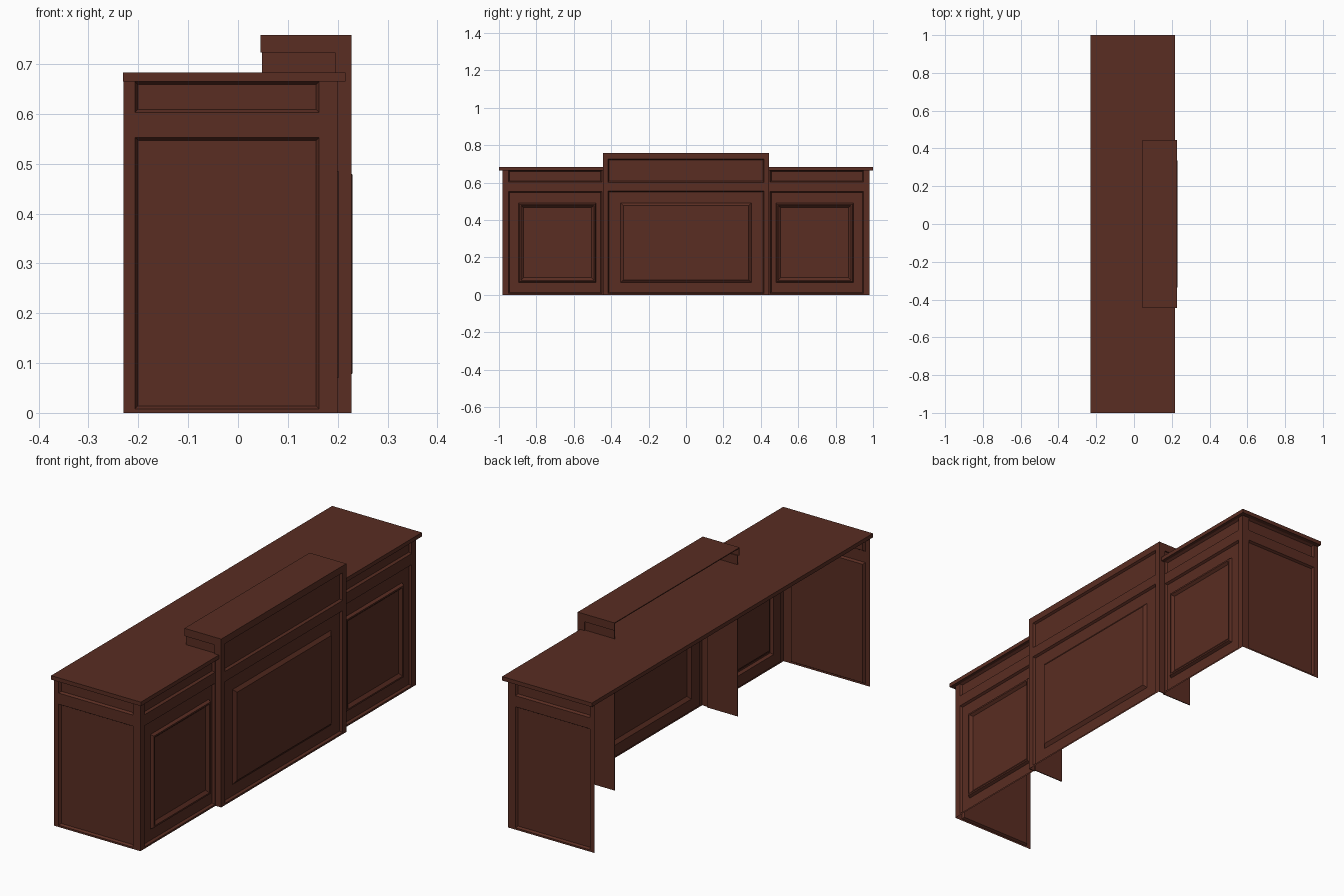
import bpy, bmesh
from mathutils import Vector

if "Cube" in bpy.data.objects:
    bpy.data.objects.remove(bpy.data.objects["Cube"])

wood = bpy.data.materials.new("dark_red_wood")
wood.diffuse_color = (0.1, 0.026, 0.016, 1)
wood.use_nodes = True
wood.node_tree.nodes["Principled BSDF"].inputs["Base Color"].default_value = wood.diffuse_color


def finish(name, bm):
    me = bpy.data.meshes.new(name)
    bm.to_mesh(me)
    bm.free()
    me.materials.append(wood)
    ob = bpy.data.objects.new(name, me)
    bpy.context.collection.objects.link(ob)


def box(name, x0, x1, y0, y1, z0, z1):
    bm = bmesh.new()
    bmesh.ops.create_cube(bm, size=1)
    for v in bm.verts:
        v.co = Vector((x0 if v.co.x < 0 else x1,
                       y0 if v.co.y < 0 else y1,
                       z0 if v.co.z < 0 else z1))
    finish(name, bm)


def wall(name, at, us, vs, panels):
    """Sheet cut into a grid; cells listed in panels hold nested rectangles
    (u0, u1, v0, v1, depth), joined ring to ring and capped."""
    bm = bmesh.new()

    def corners(r):
        u0, u1, v0, v1, d = r
        return [at(u0, v0, d), at(u1, v0, d), at(u1, v1, d), at(u0, v1, d)]

    def quad(pts):
        bm.faces.new([bm.verts.new(p) for p in pts])

    for i in range(len(us) - 1):
        for j in range(len(vs) - 1):
            cell = (us[i], us[i + 1], vs[j], vs[j + 1], 0)
            rings = [corners(r) for r in [cell] + panels.get((i, j), [])]
            for a, b in zip(rings, rings[1:]):
                for k in range(4):
                    n = (k + 1) % 4
                    quad([a[k], a[n], b[n], b[k]])
            quad(rings[-1])
    bmesh.ops.remove_doubles(bm, verts=bm.verts, dist=1e-5)
    bm.normal_update()
    out = at(0, 0, 1) - at(0, 0, 0)
    if sum((f.normal.dot(out) for f in bm.faces)) < 0:
        bmesh.ops.reverse_faces(bm, faces=bm.faces)
    finish(name, bm)


def sunk(u0, u1, v0, v1, d=-0.01, e=0.006):
    return (u0 + e, u1 - e, v0 + e, v1 - e, d)


LEVELS = [0, 0.008, 0.553, 0.603, 0.665]

for s, side in ((-1, "near"), (1, "far")):
    # end walls with a drawer-like panel above a tall panel
    wall(side + "_end_wall", lambda u, v, d: Vector((u, s * (0.98 + d), v)),
         [-0.23, -0.207, 0.163, 0.2], LEVELS,
         {(1, 1): [sunk(-0.207, 0.163, 0.008, 0.553)],
          (1, 3): [sunk(-0.207, 0.163, 0.603, 0.665)]})
    # front side walls with a moulded ridge frame
    wall(side + "_front_wall", lambda u, v, d: Vector((0.2 + d, s * u, v)),
         [0.44, 0.45, 0.95, 0.98], LEVELS,
         {(1, 1): [sunk(0.45, 0.95, 0.008, 0.553),
                   (0.48, 0.895, 0.065, 0.49, -0.01),
                   (0.486, 0.889, 0.071, 0.484, 0.003),
                   (0.493, 0.882, 0.078, 0.477, 0.003),
                   (0.506, 0.869, 0.092, 0.467, -0.008)],
          (1, 3): [sunk(0.45, 0.95, 0.603, 0.665)]})
    # returns of the centre bay, dividers and raised shelf ends
    y = s * 0.443
    box(side + "_bay_return", 0.195, 0.228, y - 0.002, y + 0.002, 0, 0.758)
    box(side + "_shelf_end", 0.045, 0.2, y - 0.002, y + 0.002, 0.723, 0.757)
    y = s * 0.437
    box(side + "_divider", 0.048, 0.2, y - 0.002, y + 0.002, 0, 0.724)

# centre bay front with a raised field
wall("centre_front_wall", lambda u, v, d: Vector((0.228 + d, u, v)),
     [-0.445, -0.418, 0.418, 0.445], [0, 0.008, 0.556, 0.602, 0.727, 0.758],
     {(1, 1): [sunk(-0.418, 0.418, 0.008, 0.556),
               (-0.35, 0.35, 0.065, 0.492, -0.01),
               (-0.335, 0.335, 0.08, 0.477, 0.002)],
      (1, 3): [sunk(-0.418, 0.418, 0.602, 0.727)]})

# work surface and raised shelf top
box("countertop", -0.231, 0.216, -1, 1, 0.665, 0.683)
box("raised_shelf_top", 0.045, 0.228, -0.445, 0.445, 0.754, 0.758)
